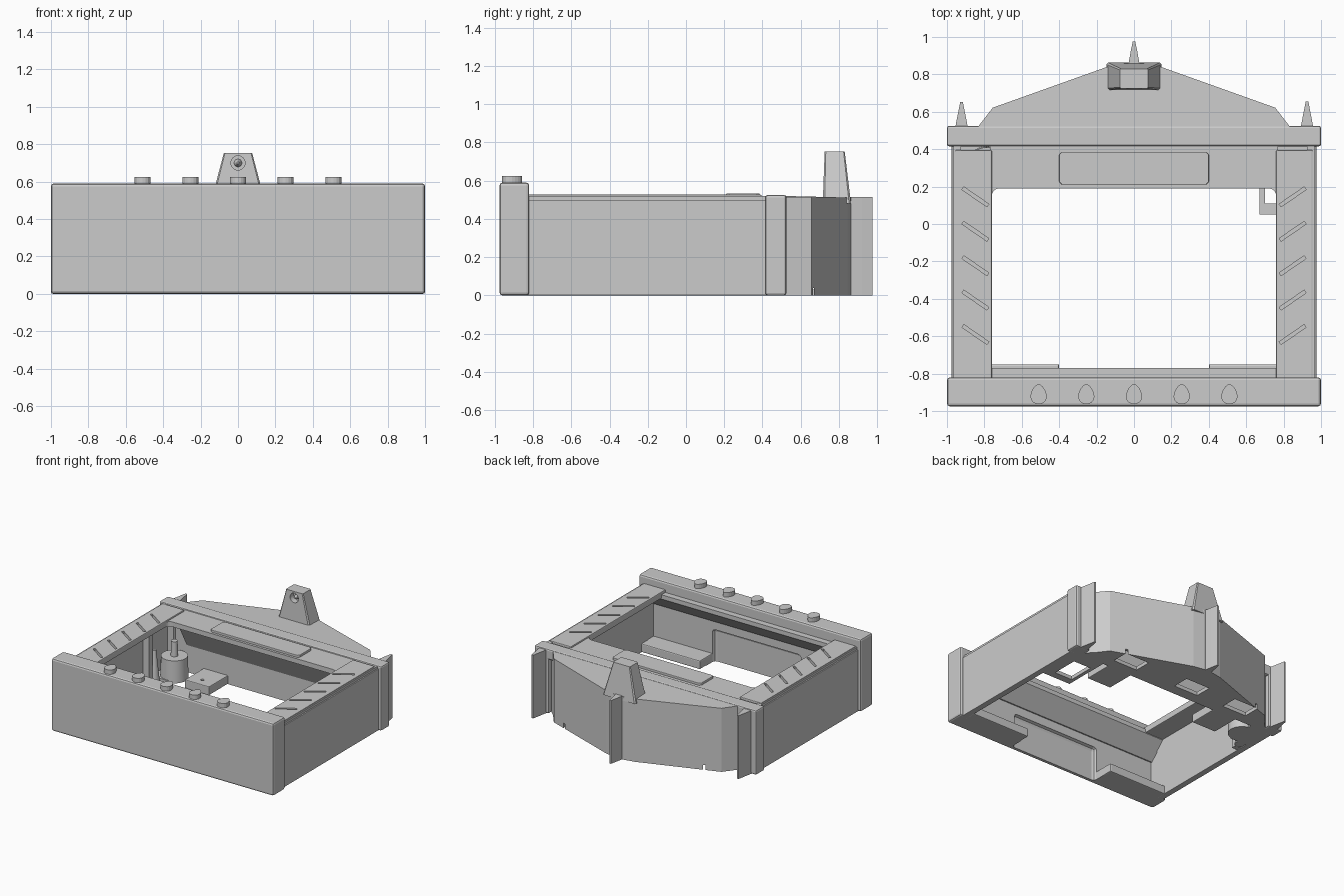
import bpy, bmesh, math
from mathutils import Vector

if "Cube" in bpy.data.objects:
    bpy.data.objects.remove(bpy.data.objects["Cube"])

GREY = (0.6, 0.6, 0.6, 1)
mat = bpy.data.materials.new("light grey")
mat.use_nodes = True
mat.diffuse_color = GREY
mat.node_tree.nodes["Principled BSDF"].inputs["Base Color"].default_value = GREY


def add(name, bm, bevel=0.0):
    bmesh.ops.recalc_face_normals(bm, faces=bm.faces)
    mesh = bpy.data.meshes.new(name)
    bm.to_mesh(mesh)
    bm.free()
    mesh.materials.append(mat)
    ob = bpy.data.objects.new(name, mesh)
    bpy.context.collection.objects.link(ob)
    if bevel:
        mod = ob.modifiers.new("soft edges", 'BEVEL')
        mod.width, mod.segments = bevel, 2
    return ob


def prism(name, pts, z0, z1, bevel=0.0):
    """Extrude a plan outline from z0 to z1."""
    bm = bmesh.new()
    face = bm.faces.new([bm.verts.new((x, y, z0)) for x, y in pts])
    ext = bmesh.ops.extrude_face_region(bm, geom=[face])
    verts = [v for v in ext["geom"] if isinstance(v, bmesh.types.BMVert)]
    bmesh.ops.translate(bm, verts=verts, vec=(0, 0, z1 - z0))
    return add(name, bm, bevel)


def wedge(name, profile, half_width):
    """Extrude a side profile of y, z points across the width."""
    ob = prism(name, profile, -half_width, half_width)
    for v in ob.data.vertices:
        v.co = (v.co.z, v.co.x, v.co.y)
    return ob


def box(name, x0, x1, y0, y1, z0, z1, bevel=0.0):
    return prism(name, [(x0, y0), (x1, y0), (x1, y1), (x0, y1)], z0, z1, bevel)


def cone(name, x, y, z0, z1, r0, r1, sides=24):
    bm = bmesh.new()
    bmesh.ops.create_cone(bm, cap_ends=True, segments=sides, radius1=r0, radius2=r1, depth=z1 - z0)
    bmesh.ops.translate(bm, verts=bm.verts, vec=(x, y, (z0 + z1) / 2))
    ob = add(name, bm)
    for p in ob.data.polygons:
        p.use_smooth = len(p.vertices) == 4
    return ob


def cut(ob, cutter):
    cutter.hide_render = True
    cutter.hide_viewport = True
    mod = ob.modifiers.new("cut", 'BOOLEAN')
    mod.operation, mod.solver, mod.object = 'DIFFERENCE', 'EXACT', cutter


def both(name, x0, x1, *rest):
    """Box on the left and its mirror on the right."""
    return [box("left_" + name, x0, x1, *rest), box("right_" + name, -x1, -x0, *rest)]


def mirrored(pts):
    return pts + [(-x, y) for x, y in reversed(pts) if x > 0]


# Front wall with a shallow inner bay and a sloped inner lip
front = box("front_wall", -1, 1, -0.975, -0.82, 0, 0.59, 0.015)
cut(front, box("front_inner_cutter", -0.93, 0.93, -0.91, -0.7, 0.06, 0.48))
cut(front, box("front_bay_cutter", -0.4, 0.4, -0.94, -0.7, -0.1, 0.27, 0.025))
wedge("front_inner_lip", [(-0.92, 0.505), (-0.92, 0.34), (-0.9, 0.34), (-0.77, 0.47), (-0.77, 0.505)], 0.93)
both("front_foot_box", 0.4, 0.935, -0.93, -0.75, 0, 0.07, 0.008)

# Egg-shaped buttons on the front wall
for i in range(5):
    egg = []
    for k in range(20):
        a = math.tau * k / 20
        egg.append(((i - 2) * 0.255 + 0.042 * math.cos(a) * (1 - 0.25 * math.sin(a)),
                    -0.91 + 0.053 * math.sin(a)))
    prism("button_%d" % (i + 1), egg, 0.58, 0.625)

# Side walls and their decks with slanted slots
both("side_wall", 0.925, 0.975, -0.84, 0.43, 0, 0.5, 0.004)
both("side_wall_trim", 0.925, 0.965, -0.84, 0.43, 0.49, 0.52)
for s, deck in zip((1, -1), both("side_deck", 0.76, 0.955, -0.83, 0.395, 0.475, 0.527, 0.006)):
    for i in range(5):
        y = 0.145 - i * 0.184
        d = Vector((s * 0.067, 0.046))
        n = Vector((-d.y, d.x)).normalized() * 0.009
        c = Vector((s * 0.848, y))
        cut(deck, prism("slot_cutter", [c - d - n, c + d - n, c + d + n, c - d + n], 0.5, 0.56))

# Rear deck, its screen plate and rounded opening corners
box("rear_deck", -0.77, 0.77, 0.19, 0.43, 0.475, 0.515)
wedge("rear_deck_brace", [(0.46, 0.48), (0.46, 0.22), (0.44, 0.22), (0.3, 0.48)], 0.77)
prism("screen_plate", mirrored([(0.385, 0.21), (0.4, 0.225), (0.4, 0.37), (0.385, 0.385)]),
      0.51, 0.533, 0.004)
for s in (1, -1):
    fillet = [(s * 0.765, 0.195)]
    for k in range(6):
        a = k * math.pi / 10
        fillet.append((s * (0.72 + 0.04 * math.cos(a)), 0.15 + 0.04 * math.sin(a)))
    prism("deck_corner_fillet", fillet, 0.475, 0.515)

# Rear crossbar on two corner posts
box("rear_crossbar", -1, 1, 0.415, 0.525, 0.44, 0.525, 0.012)
both("rear_post", 0.87, 1, 0.415, 0.525, 0, 0.5, 0.012)

# Closed rear bay, hollow inside, with slots in its floor
outline = mirrored([(0.9, 0.44), (0.9, 0.46), (0.83, 0.525), (0.755, 0.622), (0.13, 0.845), (0.04, 0.862)])
bay = prism("rear_bay", outline, 0, 0.522)
for v in bay.data.vertices:
    if v.co.z > 0.4:
        v.co.z -= 0.025 * (v.co.y - 0.44)
inner = mirrored([(0.86, 0.465), (0.8, 0.525), (0.725, 0.605), (0.09, 0.83)])
cut(bay, prism("bay_inner_cutter", inner, 0.03, 0.475))
for x in (-0.53, -0.06, 0.53):
    cut(bay, box("floor_slot_cutter", x - 0.11, x + 0.11, 0.53, 0.67, -0.1, 0.04))

# Floor tabs, corner bracket and corner floor
for ob in both("floor_tab", 0.4, 0.62, 0.2, 0.46, 0, 0.07, 0.006):
    s = 1 if "left" in ob.name else -1
    cut(ob, cone("tab_hole_cutter", s * 0.51, 0.27, 0.05, 0.1, 0.013, 0.013, 12))
bracket = box("corner_bracket", 0.67, 0.93, 0.05, 0.45, 0, 0.03)
cut(bracket, box("bracket_cutter", 0.7, 0.86, 0.11, 0.33, -0.1, 0.1))
box("corner_floor", -0.93, -0.77, 0.2, 0.45, 0, 0.02)

# Fittings in the rear right corner
cone("canister", -0.79, 0.31, 0, 0.18, 0.105, 0.1)
cone("canister_neck", -0.79, 0.31, 0.17, 0.3, 0.028, 0.024)
cone("spindle", -0.88, 0.18, 0, 0.25, 0.04, 0.015)
both("inner_rib", 0.87, 0.93, 0.1, 0.14, 0, 0.48)

# Tapered fins at the back
for name, x, y, w, l in (("left_fin", 0.925, 0.515, 0.034, 0.14),
                         ("right_fin", -0.922, 0.515, 0.034, 0.138),
                         ("middle_fin", 0, 0.84, 0.032, 0.135)):
    fin = [(x + w, y), (x + 0.018, y + 0.6 * l), (x + 0.007, y + l),
           (x - 0.007, y + l), (x - 0.018, y + 0.6 * l), (x - w, y)]
    prism(name, fin, 0, 0.515)

# Lifting lug with a conical pin in its eye
low = mirrored([(0.138, 0.715), (0.148, 0.725), (0.148, 0.853), (0.138, 0.863)])
top = mirrored([(0.07, 0.725), (0.076, 0.731), (0.076, 0.824), (0.07, 0.83)])
bm = bmesh.new()
rings = [[bm.verts.new((x, y, z)) for x, y in pts] for pts, z in ((low, 0.48), (top, 0.752))]
for ring in rings:
    bm.faces.new(ring)
for i in range(len(low)):
    j = (i + 1) % len(low)
    bm.faces.new((rings[0][i], rings[0][j], rings[1][j], rings[1][i]))
lug = add("lifting_lug", bm)
eye = cone("lug_eye_cutter", 0, 0, -0.06, 0.06, 0.038, 0.038)
pin = cone("lug_pin", 0, 0, -0.025, 0.025, 0.024, 0.006, 8)
for ob, y in ((eye, 0.71), (pin, 0.75)):
    ob.rotation_euler.x = math.pi / 2
    ob.location = (0, y, 0.7)
cut(lug, eye)
